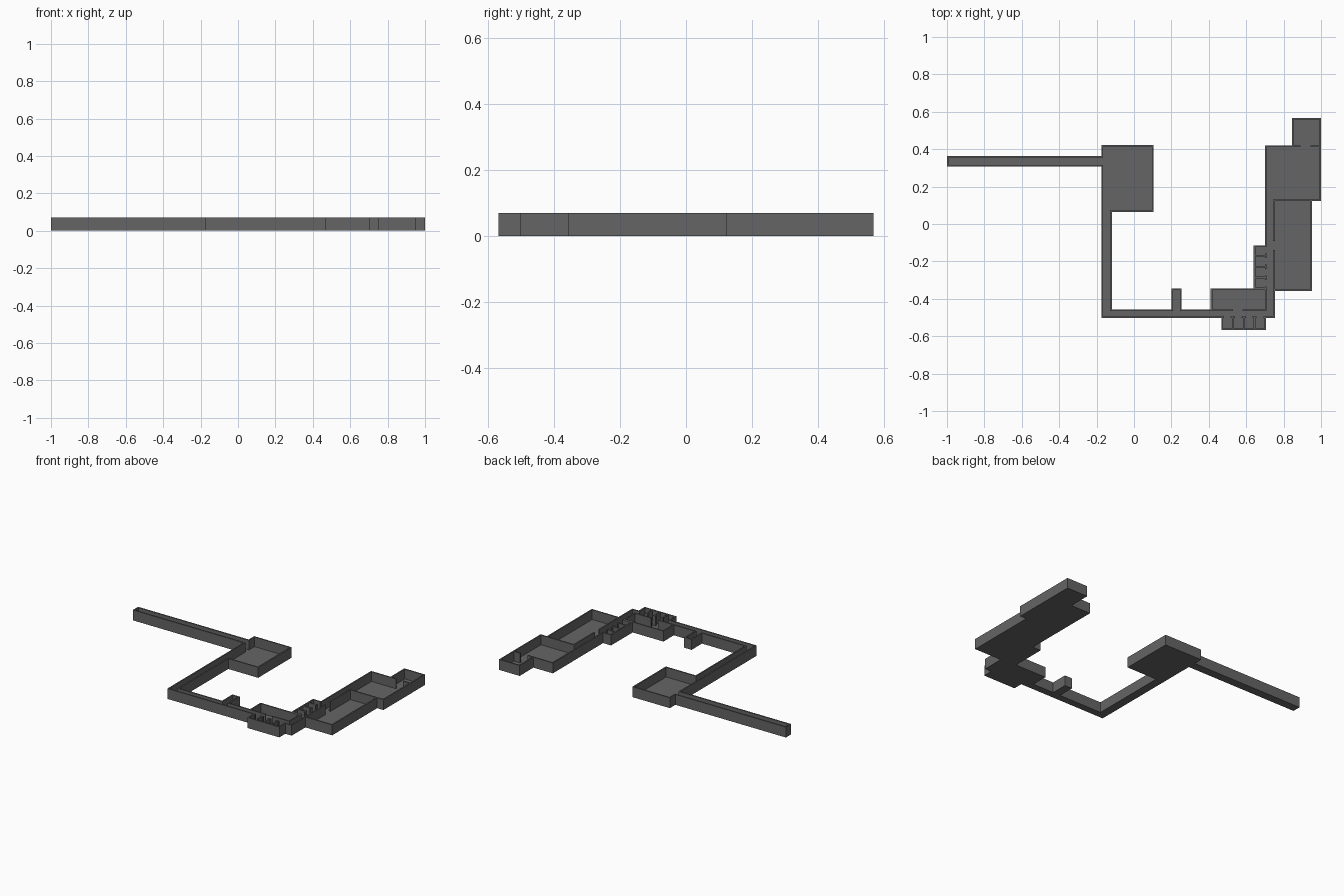
import bpy, bmesh
from mathutils import Matrix, Vector

if "Cube" in bpy.data.objects:
    bpy.data.objects.remove(bpy.data.objects["Cube"])

H, T, FLOOR = 0.07, 0.009, 0.005   # wall height, wall thickness, floor thickness
ALL = [(-2, 2)]                    # a side left fully open (neighbour owns the wall)


def box(bm, x0, y0, z0, x1, y1, z1):
    m = Matrix.Translation(((x0 + x1) / 2, (y0 + y1) / 2, (z0 + z1) / 2))
    m = m @ Matrix.Diagonal(Vector((x1 - x0, y1 - y0, z1 - z0, 1)))
    bmesh.ops.create_cube(bm, size=1, matrix=m)


def spans(a, b, gaps):
    """Solid stretches of a wall from a to b, leaving the doorways out."""
    for g0, g1 in sorted(gaps):
        if g0 > a:
            yield a, g0
        a = max(a, g1)
    if a < b:
        yield a, b


def room(name, x0, y0, x1, y1, n=(), s=(), e=(), w=(), div_x=(), div_y=()):
    bm = bmesh.new()
    box(bm, x0, y0, 0, x1, y1, FLOOR)
    for gaps, ya in ((n, y1 - T), (s, y0)):
        for a, b in spans(x0, x1, gaps):
            box(bm, a, ya, FLOOR, b, ya + T, H)
    # side walls stop at the end walls where those exist
    ya = y0 if s == ALL else y0 + T
    yb = y1 if n == ALL else y1 - T
    for gaps, xa in ((e, x1 - T), (w, x0)):
        for a, b in spans(ya, yb, gaps):
            box(bm, xa, a, FLOOR, xa + T, b, H)
    # partitions between cells
    for x in div_x:
        box(bm, x - T / 2, ya, FLOOR, x + T / 2, yb, H)
    for y in div_y:
        box(bm, x0 + T, y - T / 2, FLOOR, x1, y + T / 2, H)
    me = bpy.data.meshes.new(name)
    bm.to_mesh(me)
    bm.free()
    mat = bpy.data.materials.get("stone") or bpy.data.materials.new("stone")
    mat.diffuse_color = (0.13, 0.13, 0.13, 1)
    mat.use_nodes = True
    mat.node_tree.nodes["Principled BSDF"].inputs["Base Color"].default_value = mat.diffuse_color
    me.materials.append(mat)
    bpy.context.collection.objects.link(bpy.data.objects.new(name, me))


def doors(start, pitch, count, width=0.035):
    return [(start + pitch * (i + .5) - width / 2,
             start + pitch * (i + .5) + width / 2) for i in range(count)]


# cell rows share one pitch
P = 0.0585
south_cells = doors(0.469, P, 4)
west_cells = doors(-0.345, P, 4)

# entrance side
room("entrance_corridor", -1, 0.307, -0.175, 0.363, e=ALL)
room("entrance_hall", -0.175, 0.065, 0.105, 0.422,
     w=[(0.316, 0.354)], s=[(-0.166, -0.127)])
room("west_corridor", -0.175, -0.503, -0.118, 0.065, n=ALL, e=[(-0.494, -0.465)])

# south wing
room("south_corridor", -0.118, -0.503, 0.70, -0.456, w=ALL, e=ALL,
     n=[(0.209, 0.246), (0.53, 0.58)], s=south_cells)
room("alcove", 0.20, -0.456, 0.255, -0.345, s=ALL)
room("guard_room", 0.41, -0.456, 0.70, -0.345, s=ALL, e=ALL)
room("south_cells", 0.467, -0.567, 0.705, -0.503, n=ALL,
     div_x=[0.469 + P * i for i in (1, 2, 3)])

# east wing
room("east_corridor", 0.70, -0.503, 0.753, 0.122, n=ALL,
     w=[(-0.494, -0.465)] + west_cells, e=[(-0.14, -0.09)])
room("west_cells", 0.64, -0.345, 0.70, -0.115, e=ALL,
     div_y=[-0.345 + P * i for i in (1, 2, 3)])
room("long_room", 0.753, -0.357, 0.953, 0.122, w=ALL, n=ALL)
room("great_room", 0.70, 0.122, 1, 0.42, s=[(0.709, 0.744)], n=[(0.89, 0.945)])
room("end_room", 0.845, 0.42, 1, 0.567, s=ALL)
